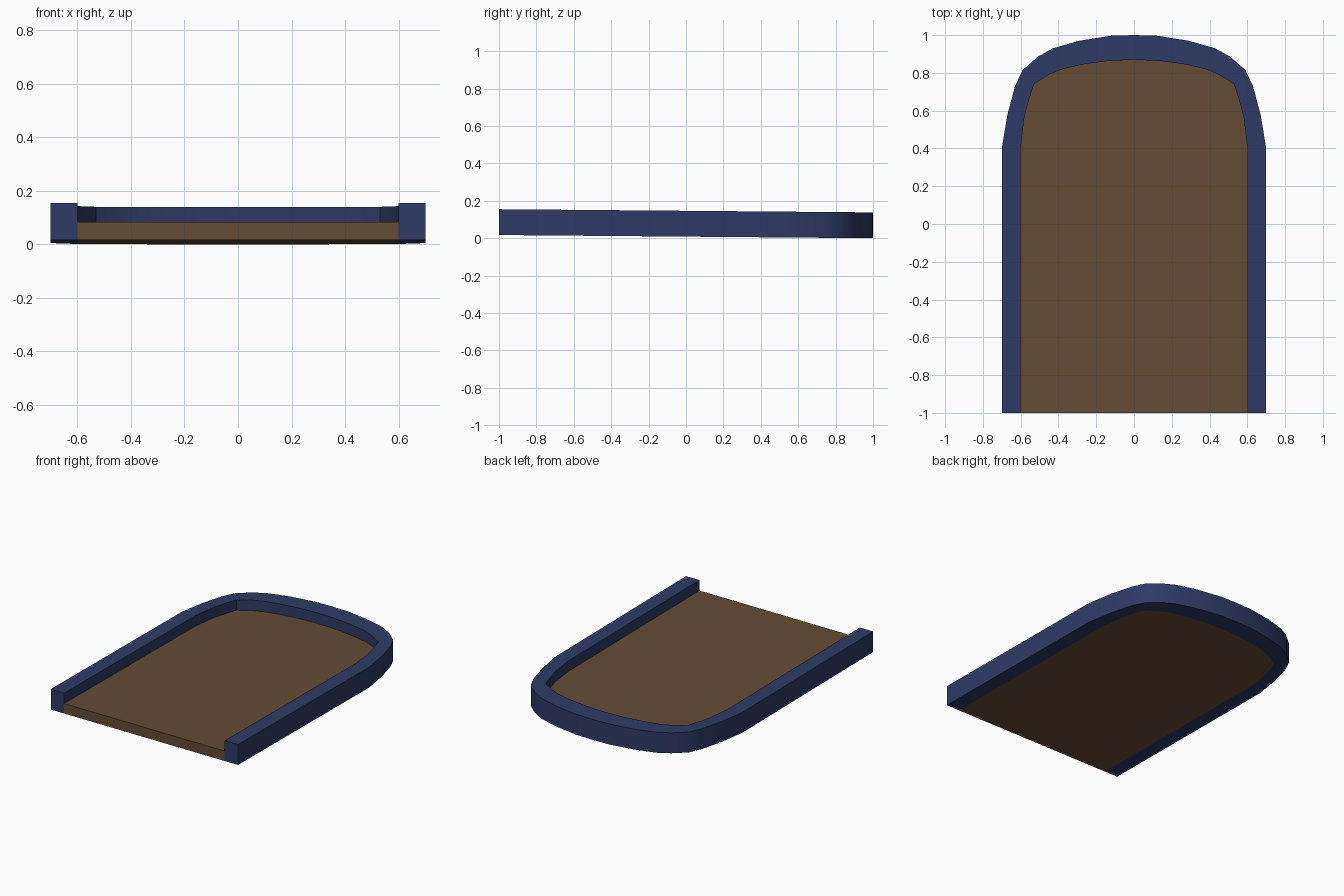
import bpy, bmesh, math

if "Cube" in bpy.data.objects:
    bpy.data.objects.remove(bpy.data.objects["Cube"])

SLOPE = 0.0085   # the whole tray dips gently towards the back


def material(name, rgb):
    m = bpy.data.materials.new(name)
    m.diffuse_color = (*rgb, 1)
    m.use_nodes = True
    m.node_tree.nodes["Principled BSDF"].inputs["Base Color"].default_value = m.diffuse_color
    return m


def mirrored(half):
    # right half profile -> full open path from right front to left front
    return half + [(-x, y) for x, y in reversed(half[:-1])]


def ring(bm, path, height):
    return [bm.verts.new((x, y, height + SLOPE * (1 - y))) for x, y in path]


def finish(bm, name, mat, angle):
    bmesh.ops.recalc_face_normals(bm, faces=bm.faces)
    me = bpy.data.meshes.new(name)
    bm.to_mesh(me)
    bm.free()
    ob = bpy.data.objects.new(name, me)
    bpy.context.collection.objects.link(ob)
    me.materials.append(mat)
    bpy.ops.object.select_all(action='DESELECT')
    ob.select_set(True)
    bpy.context.view_layer.objects.active = ob
    bpy.ops.object.shade_smooth_by_angle(angle=math.radians(angle))
    return ob


blue = material("navy blue", (0.027, 0.043, 0.130))
brown = material("earth brown", (0.130, 0.070, 0.035))

outer = mirrored([(.70, -1), (.70, .40), (.67, .58), (.63, .73), (.59, .815),
                  (.51, .885), (.43, .93), (.29, .97), (.12, .997), (0, 1)])
inner = mirrored([(.60, -1), (.60, .40), (.58, .57), (.555, .66), (.53, .74),
                  (.45, .79), (.38, .82), (.27, .845), (.14, .863), (0, .87)])

# Raised rim: rectangular section swept around the arched outline
bm = bmesh.new()
sides = [ring(bm, outer, 0), ring(bm, outer, .138),
         ring(bm, inner, .138), ring(bm, inner, 0)]
for a, b in zip(sides, sides[1:] + sides[:1]):
    for i in range(len(outer) - 1):
        bm.faces.new((a[i], a[i + 1], b[i + 1], b[i]))
for end in (0, -1):
    bm.faces.new([s[end] for s in sides])
finish(bm, "rim", blue, 30)

# Floor slab filling the rim, flush underneath
bm = bmesh.new()
low, high = ring(bm, inner, 0), ring(bm, inner, .067)
bm.faces.new(low)
bm.faces.new(high)
n = len(low)
for i in range(n):
    j = (i + 1) % n
    bm.faces.new((low[i], low[j], high[j], high[i]))
finish(bm, "floor", brown, 30)
